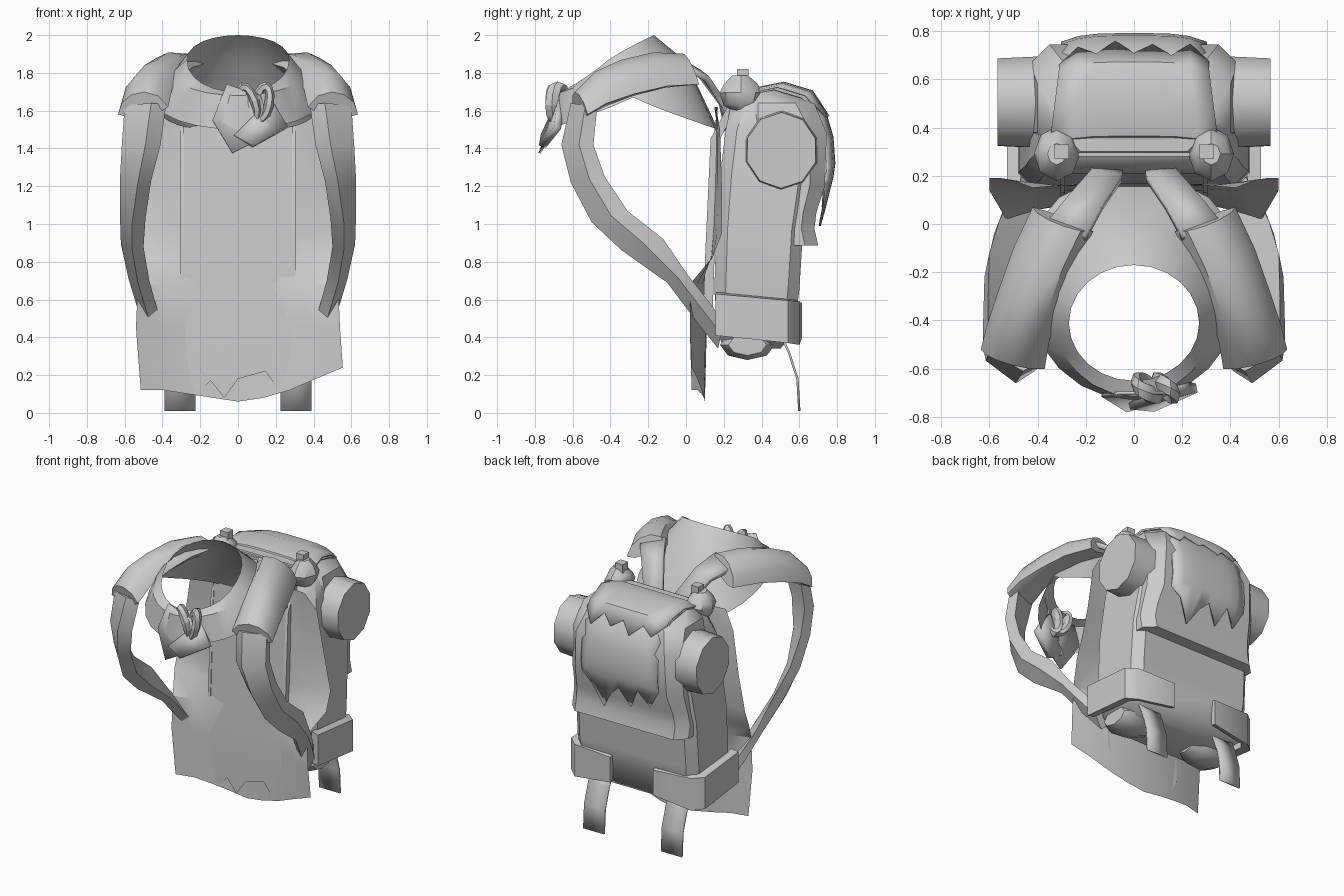
import bpy, bmesh, math, random
from mathutils import Vector

if "Cube" in bpy.data.objects:
    bpy.data.objects.remove(bpy.data.objects["Cube"])

random.seed(4)
grey = bpy.data.materials.new("plain grey")
grey.diffuse_color = (0.6, 0.6, 0.6, 1)
grey.use_nodes = True
grey.node_tree.nodes["Principled BSDF"].inputs["Base Color"].default_value = grey.diffuse_color


def finish(name, bm, thick=0, angle=38):
    bmesh.ops.recalc_face_normals(bm, faces=bm.faces)
    me = bpy.data.meshes.new(name)
    bm.to_mesh(me)
    bm.free()
    me.materials.append(grey)
    ob = bpy.data.objects.new(name, me)
    bpy.context.collection.objects.link(ob)
    if thick:
        m = ob.modifiers.new("thickness", 'SOLIDIFY')
        m.thickness, m.offset = thick, 0
    bpy.ops.object.select_all(action='DESELECT')
    ob.select_set(True)
    bpy.context.view_layer.objects.active = ob
    bpy.ops.object.shade_smooth_by_angle(angle=math.radians(angle))
    return ob


def loft(name, rows, closed=False, caps=False, thick=0, side=1):
    """Skin a list of point rows; side=-1 mirrors across x."""
    bm = bmesh.new()
    vs = [[bm.verts.new((p[0] * side, p[1], p[2])) for p in r] for r in rows]
    n = len(rows[0])
    for a, b in zip(vs, vs[1:]):
        for i in range(n if closed else n - 1):
            j = (i + 1) % n
            bm.faces.new((a[i], a[j], b[j], b[i]))
    if caps:
        bm.faces.new(vs[0])
        bm.faces.new(vs[-1])
    return finish(name, bm, thick)


def rounded(hx, y0, y1, z, c):
    return [(-hx, y0 + c, z), (-hx + c, y0, z), (hx - c, y0, z), (hx, y0 + c, z),
            (hx, y1 - c, z), (hx - c, y1, z), (-hx + c, y1, z), (-hx, y1 - c, z)]


def ring(rx, y_back, y_front, zb, zs, zf, square=1.0, n=24):
    """Tilted neck ring; square < 1 broadens its back half."""
    out = []
    for i in range(n):
        a = 2 * math.pi * i / n
        c, s = math.cos(a), math.sin(a)
        e = square if c > 0 else 1
        x = math.copysign(rx * abs(s) ** e, s) if abs(s) > 1e-6 else 0
        z = zs + ((zb if c > 0 else zf) - zs) * abs(c) ** .9
        out.append((x, (y_back + y_front) / 2 + (y_back - y_front) / 2 * c, z))
    return out


# Collar around the neck opening
loft("collar", [ring(.27, -.17, -.65, 2.0, 1.87, 1.70),
                ring(.34, .00, -.715, 1.86, 1.81, 1.68),
                ring(.44, .17, -.73, 1.50, 1.67, 1.50, .5)], closed=True)

# Cape hanging between wearer and pack: z, half width, centre y, edge y
cape = []
us = [-1, -.75, -.5, -.25, 0, .25, .5, .75, 1]
for z, w, yc, ye in [(1.62, .42, .17, .15), (1.5, .50, .15, .18), (1.2, .55, .14, .19),
                     (.95, .60, .13, .19), (.82, .60, .13, .14), (.68, .53, .11, .02),
                     (.45, .54, .11, .02)]:
    cape.append([(w * u, yc + (ye - yc) * u * u, z) for u in us])
hem = [.12, .12, .10, .08, .06, .08, .12, .18, .24]
cape.append([(.535 * u + .02 * u * u, .10 - .07 * u * u, h) for u, h in zip(us, hem)])
loft("cape", cape)

# Ragged centre panel lying on the cape
rag = [.25, .10, .17, .08, .18, .20, .22, .12, .30]
panel = [[(.29 * u, y, z) for u in us] for z, y in
         [(1.52, .14), (1.2, .12), (.8, .105), (.45, .085)]]
panel.append([(.29 * u, .085, h) for u, h in zip(us, rag)])
loft("cape_panel", panel)

# Pack: main bag, with a bulging lid that overhangs at the rear
loft("main_bag", [rounded(.38, .20, .50, .34, .06), rounded(.46, .17, .57, .42, .06),
                  rounded(.48, .15, .60, .65, .06), rounded(.475, .16, .62, .97, .06),
                  rounded(.45, .18, .66, 1.25, .06), rounded(.43, .21, .66, 1.5, .06),
                  rounded(.38, .24, .62, 1.64, .08), rounded(.32, .30, .55, 1.70, .08)],
     closed=True, caps=True)
loft("bag_lid", [rounded(.46, .40, .70, .885, .07), rounded(.46, .40, .68, .975, .07),
                 rounded(.45, .36, .69, 1.06, .07), rounded(.44, .30, .735, 1.2, .08),
                 rounded(.43, .30, .745, 1.48, .08), rounded(.40, .28, .68, 1.64, .1),
                 rounded(.32, .30, .55, 1.71, .1)], closed=True, caps=True)

# Two ragged fur layers draped over the pack
drape = [(.30, 1.60, .35), (.35, 1.705, .35), (.5, 1.735, .33), (.65, 1.69, .31),
         (.74, 1.58, .30), (.775, 1.46, .30), (.785, 1.32, .30), (.775, 1.25, .30)]


def fur(name, prof, lift, tips, slope):
    rows = [[(w * u, y + lift - .035 * u ** 4, z + lift * .7 - .02 * u ** 4) for u in us]
            for y, z, w in prof]
    y, z, w = prof[-1]
    rows.append([(w * u, y + lift - .035 * u ** 4 + slope * d, z - d) for u, d in zip(us, tips)])
    loft(name, rows, thick=.012)


fur("fur_lower", drape, 0, [.03, .16, .05, .20, .07, .14, .26, .10, .04], -.25)
fur("fur_upper", drape[:4], .018, [.03, .10, .05, .12, .05, .10, .04, .12, .05], .72)

# Bedroll running across the pack
roll = []
for x, r in [(-.565, .19), (-.36, .20), (.36, .20), (.565, .19)]:
    roll.append([(x, .505 + r * math.cos(i * math.pi / 5 + .3),
                  1.39 + 1.06 * r * math.sin(i * math.pi / 5 + .3)) for i in range(10)])
loft("bedroll", roll, closed=True, caps=True)

# Shoulder pad sections: inner point, outer point
pad_ends = [((.17, -.03, 1.85), (.42, .07, 1.74)), ((.24, -.18, 1.83), (.50, -.10, 1.73)),
            ((.30, -.35, 1.78), (.56, -.27, 1.69)), ((.35, -.48, 1.71), (.61, -.42, 1.64)),
            ((.37, -.60, 1.62), (.635, -.52, 1.58))]
arch = [(0, 0), (.15, .085), (.4, .125), (.65, .12), (.88, .075), (1, 0),
        (.8, -.03), (.5, -.03), (.2, -.03)]
up = Vector((.2, -.2, .95))
pads = [[Vector(a).lerp(Vector(b), t) + up * h * k for t, h in arch]
        for (a, b), k in zip(pad_ends, (.8, 1, 1.05, 1.05, .8))]

# Hanging strap with a ridged section: (x inner, x ridge, x outer), ridge yz, underside yz
strap_path = [((.38, .46, .60), (-.61, 1.64), (-.47, 1.62)), ((.41, .49, .615), (-.66, 1.42), (-.49, 1.42)),
              ((.46, .53, .625), (-.61, 1.22), (-.43, 1.25)), ((.49, .56, .625), (-.50, 1.01), (-.31, 1.07)),
              ((.50, .56, .62), (-.34, .86), (-.12, .92)), ((.47, .53, .58), (-.10, .69), (.01, .73)),
              ((.42, .47, .53), (.05, .49), (.12, .59)), ((.37, .42, .48), (.17, .34), (.20, .48))]
strap = []
for (xi, xr, xo), (y1, z1), (y2, z2) in strap_path:
    strap.append([(xr, y1, z1), (xo, y1 * .45 + y2 * .55, z1 * .45 + z2 * .55), (xo - .02, y2, z2),
                  (xi, y1 * .7 + y2 * .3, z1 * .7 + z2 * .3)])

# Corner guard path in plan: outer point, inner point, bottom z, top z
guard = [((.525, .155), (.47, .16), .41, .63), ((.53, .54), (.47, .52), .37, .595),
         ((.46, .60), (.43, .57), .36, .59), ((.17, .615), (.17, .58), .40, .58)]

for s, tag in ((1, "right"), (-1, "left")):
    loft("shoulder_pad_" + tag, pads, closed=True, caps=True, side=s)
    loft("strap_" + tag, strap, closed=True, caps=True, side=s)
    loft("upper_strap_" + tag, [[(.05, .22, 1.50), (.17, .24, 1.48)],
                                [(.05, .19, 1.64), (.18, .21, 1.62)],
                                [(.13, .07, 1.80), (.27, .11, 1.77)],
                                [(.20, -.06, 1.88), (.36, 0, 1.83)]], thick=.035, side=s)
    loft("corner_guard_" + tag, [[(*o, b), (*o, t), (*i, t + .01), (*i, b + .01)]
                                 for o, i, b, t in guard], closed=True, caps=True, side=s)
    loft("strap_tail_" + tag, [[(.225, y, z), (.39, y, z)] for y, z in
                               [(.50, .42), (.545, .32), (.59, .18), (.60, .01)]],
         thick=.012, side=s)
    # Frame pole showing through the cape
    loft("frame_pole_" + tag, [[(x, y + d, z) for x, d in
                                ((.285, 0), (.305, 0), (.305, .05), (.285, .05))]
                               for y, z in [(.09, .5), (.10, .8), (.13, 1.45), (.25, 1.68)]],
         closed=True, caps=True, side=s)
    # Bulb on the pole with a square knob
    bulb = []
    for z, r in [(1.60, .05), (1.63, .09), (1.69, .112), (1.74, .09), (1.78, .045)]:
        bulb.append([(.32 + .85 * r * math.cos(i * math.pi / 4), .29 + r * math.sin(i * math.pi / 4),
                      z + random.uniform(-.008, .008)) for i in range(8)])
    loft("bulb_" + tag, bulb, closed=True, caps=True, side=s)
    loft("bulb_knob_" + tag, [[(.30 + a * .03, .30 + b * .03, z) for a, b in
                               ((-1, -1), (1, -1), (1, 1), (-1, 1))] for z in (1.75, 1.82)],
         closed=True, caps=True, side=s)
    # Rounded pouch under the pack
    pouch = []
    for x, k in [(.16, .5), (.24, .9), (.38, 1), (.44, .7)]:
        pouch.append([(x, .325 + .145 * k * math.cos(i * math.pi / 4),
                       .36 + .08 * k * math.sin(i * math.pi / 4)) for i in range(8)])
    loft("bottom_pouch_" + tag, pouch, closed=True, caps=True, side=s)

# Bar joining the two bulbs
loft("cross_bar", [[(x, .30 + a, 1.68 + b) for a, b in
                    ((-.02, -.02), (.02, -.02), (.02, .02), (-.02, .02))]
                   for x in (-.3, .3)], closed=True, caps=True)

# Knotted cloth at the collar front
loft("cloth_tab_back", [[(-.06, -.70, 1.74), (.12, -.70, 1.68)],
                        [(-.135, -.71, 1.55), (.16, -.71, 1.55)],
                        [(-.03, -.775, 1.375), (.22, -.70, 1.50)]], thick=.012)
loft("cloth_tab_front", [[(-.02, -.75, 1.47), (.08, -.76, 1.41)],
                         [(.17, -.66, 1.66), (.26, -.68, 1.51)]], thick=.04)
for k, (x, tilt) in enumerate(((.055, .35), (.13, -.2))):
    rows = []
    for i in range(13):
        a = 2 * math.pi * i / 12
        u, v = .035 * math.cos(a), .09 * math.sin(a)
        c = Vector((x + u * math.cos(tilt) - v * math.sin(tilt), -.68 - .03 * math.cos(a),
                    1.64 + u * math.sin(tilt) + v * math.cos(tilt)))
        d = Vector((math.cos(a + tilt), 0, math.sin(a + tilt)))
        rows.append([c + d * .026 * math.cos(b) + Vector((0, .04 * math.sin(b), 0))
                     for b in [j * math.pi / 3 for j in range(6)]])
    loft("knot_loop_%d" % (k + 1), rows, closed=True)
